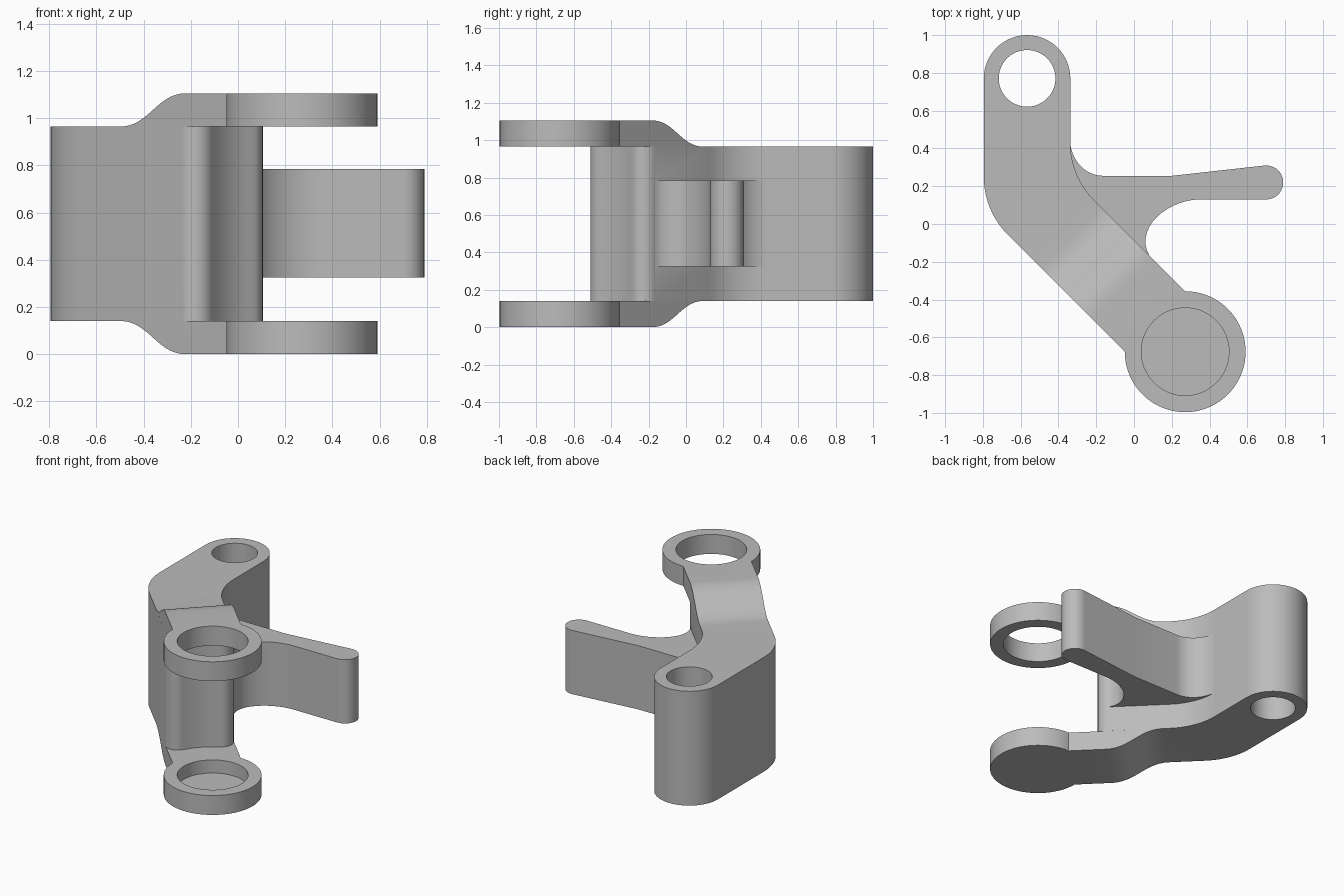
import bpy, bmesh, math
from mathutils import Matrix, Vector

if "Cube" in bpy.data.objects:
    bpy.data.objects.remove(bpy.data.objects["Cube"])

R2 = math.sqrt(0.5)
MID_Z = 0.5525              # height of the symmetry plane
Z0, Z1, TOP = 0.14, 0.965, 1.105
SUM = -0.405                # arm centre line is x + y = SUM
HALF = 0.32                 # half arm width measured on x + y
RING = (0.271, -0.676)      # clevis ring centre
PIVOT = (-0.566, 0.771)     # pivot bore centre

steel = bpy.data.materials.new("plain_grey")
steel.diffuse_color = (0.5, 0.5, 0.5, 1)
steel.use_nodes = True
steel.node_tree.nodes["Principled BSDF"].inputs["Base Color"].default_value = steel.diffuse_color


def arc(c, r, a0, a1, n=16):
    angles = [math.radians(a0 + (a1 - a0) * i / n) for i in range(n + 1)]
    return [(c[0] + r * math.cos(a), c[1] + r * math.sin(a)) for a in angles]


def bezier(a, b, c, d, n=14):
    a, b, c, d = map(Vector, (a, b, c, d))
    ts = [i / n for i in range(n + 1)]
    return [tuple(a * (1 - t) ** 3 + b * 3 * t * (1 - t) ** 2
                  + c * 3 * t * t * (1 - t) + d * t ** 3) for t in ts]


def prism(name, outline, z0, z1, matrix=Matrix()):
    bm = bmesh.new()
    face = bm.faces.new([bm.verts.new((x, y, z0)) for x, y in outline])
    ext = bmesh.ops.extrude_face_region(bm, geom=[face])["geom"]
    bmesh.ops.translate(bm, vec=(0, 0, z1 - z0),
                        verts=[g for g in ext if isinstance(g, bmesh.types.BMVert)])
    bmesh.ops.transform(bm, matrix=matrix, verts=bm.verts)
    bmesh.ops.recalc_face_normals(bm, faces=bm.faces)
    me = bpy.data.meshes.new(name)
    bm.to_mesh(me)
    bm.free()
    me.materials.append(steel)
    ob = bpy.data.objects.new(name, me)
    bpy.context.collection.objects.link(ob)
    return ob


def disc(name, c, r, z0, z1, n=72):
    return prism(name, arc(c, r, 0, 360, n)[:-1], z0, z1)


def combine(ob, other, operation):
    """Apply a boolean and discard the helper."""
    mod = ob.modifiers.new("bool", 'BOOLEAN')
    mod.operation, mod.solver, mod.object = operation, 'EXACT', other
    bpy.ops.object.select_all(action='DESELECT')
    bpy.context.view_layer.objects.active = ob
    ob.select_set(True)
    bpy.ops.object.modifier_apply(modifier=mod.name)
    bpy.data.objects.remove(other)


# Bent body: straight upper leg, 45 degree lower leg, scooped end
r = 0.229
xl, xr = PIVOT[0] - r, PIVOT[0] + r
yl, yr = SUM - HALF - xl, SUM + HALF - xr     # corners of the bend
L, H = 0.18, 0.0645                           # bend tangent length, handle gap
left_c = (-0.182, -0.43)
right_c = (SUM - left_c[1], SUM - left_c[0])
outline = arc(PIVOT, r, 0, 180, 32)
outline += bezier((xl, yl + L), (xl, yl + H), (xl + H * R2, yl - H * R2),
                  (xl + L * R2, yl - L * R2))
outline += arc(left_c, 0.08, 225, 331.5, 12)
outline += arc(RING, 0.434, 151.5, 118.5, 12)[1:-1]
outline += arc(right_c, 0.08, 298.5, 405, 12)
outline += bezier((xr + L * R2, yr - L * R2), (xr + H * R2, yr - H * R2),
                  (xr, yr + H), (xr, yr + L))
body = prism("bent_link", outline, Z0, Z1)
combine(body, disc("pivot_bore", PIVOT, 0.15, -0.1, 1.3), 'DIFFERENCE')

# Side lever with filleted root and rounded tip
lever = bezier((0.08, -0.165), (0, -0.02), (0.18, 0.13), (0.35, 0.13))
lever += arc((0.70, 0.22), 0.09, -90, 96, 18)
lever += [(0.2, 0.255)]
lever += bezier((-0.16, 0.255), (-0.25, 0.255), (-0.32, 0.32), (-0.337, 0.42))
lever += [(-0.45, 0.4), (-0.1, -0.165)]
combine(body, prism("side_lever", lever, 0.325, 0.785), 'UNION')

# Clevis arms: S-shaped ramp running into a ring, mirrored top and bottom
arm_frame = Matrix(((R2, 0, -R2, SUM / 2), (-R2, 0, -R2, SUM / 2),
                    (0, 1, 0, 0), (0, 0, 0, 1)))
flip = Matrix.Translation((0, 0, 2 * MID_Z)) @ Matrix.Diagonal((1, 1, -1, 1))
ramp = bezier((-0.19, Z1), (-0.025, Z1), (0.03, TOP), (0.195, TOP), 20)
ramp += [(0.67, TOP), (0.67, Z1)]
for name, mirrored in (("upper_arm", False), ("lower_arm", True)):
    m = flip @ arm_frame if mirrored else arm_frame
    arm = prism(name, ramp, -HALF * R2, HALF * R2, m)
    low, high = (0, Z0) if mirrored else (Z1, TOP)
    combine(arm, disc("ring", RING, 0.32, low, high), 'UNION')
    # the lower socket is blind, the upper one goes through
    floor = 0.045 if mirrored else 0.8
    combine(arm, disc("socket", RING, 0.232, floor, floor + 0.4), 'DIFFERENCE')
    combine(body, arm, 'UNION')

bpy.ops.object.select_all(action='DESELECT')
body.select_set(True)
bpy.context.view_layer.objects.active = body
bpy.ops.object.shade_smooth_by_angle(angle=math.radians(25))
